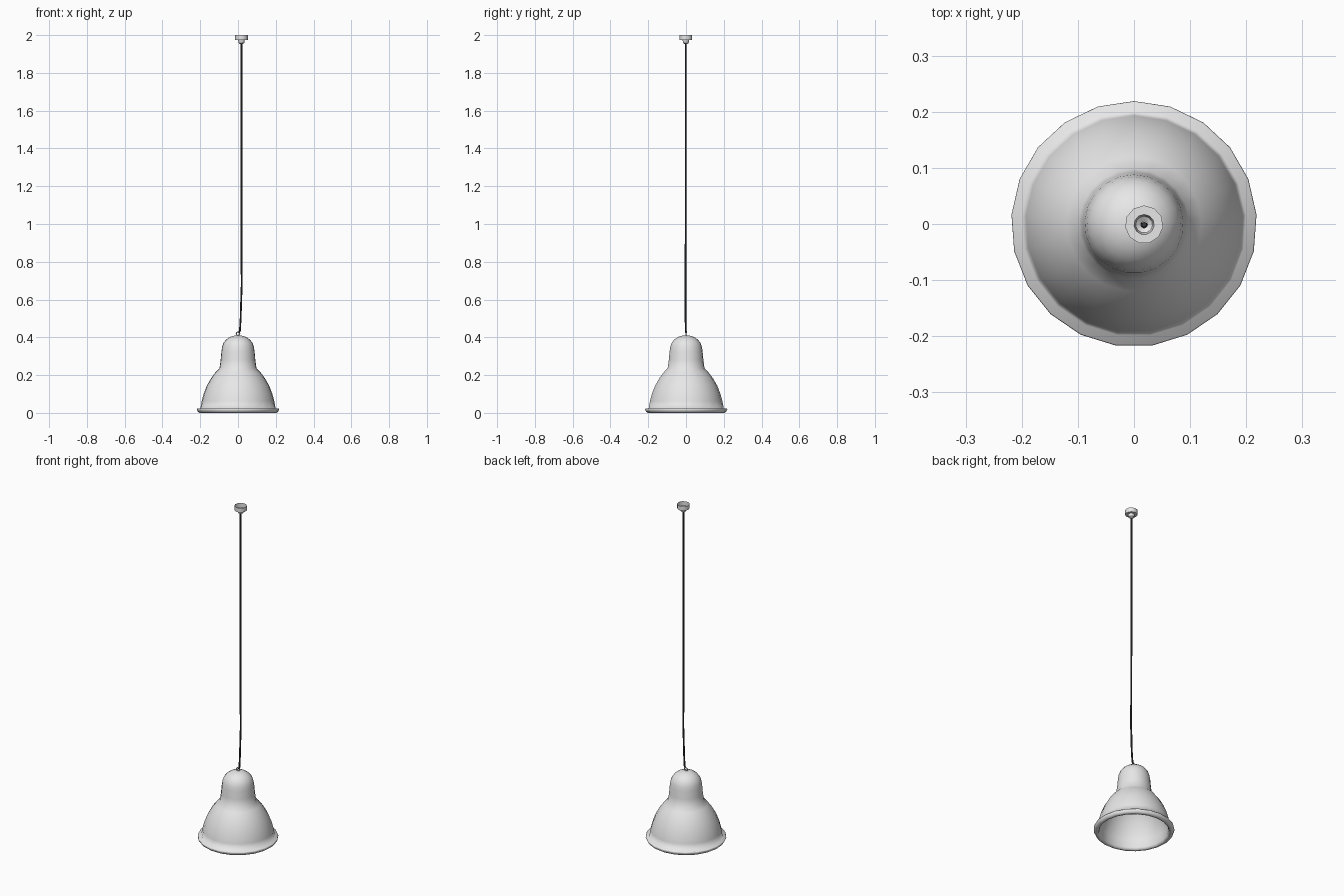
import bpy, bmesh, math

if "Cube" in bpy.data.objects:
    bpy.data.objects.remove(bpy.data.objects["Cube"])


def material(name, rgb):
    m = bpy.data.materials.new(name)
    m.diffuse_color = (*rgb, 1)
    m.use_nodes = True
    m.node_tree.nodes["Principled BSDF"].inputs["Base Color"].default_value = m.diffuse_color
    return m


GREY = material("light grey enamel", (0.8, 0.8, 0.8))
BLACK = material("black cable", (0.04, 0.04, 0.04))


def finish(obj, mat, angle=40):
    obj.data.materials.append(mat)
    bpy.ops.object.select_all(action='DESELECT')
    obj.select_set(True)
    bpy.context.view_layer.objects.active = obj
    bpy.ops.object.shade_smooth_by_angle(angle=math.radians(angle))
    return obj


def lathe(name, profile, sides, mat, centre=(0, 0), angle=40):
    """Spin an (r, z) profile around z, first vertex facing +y."""
    bm = bmesh.new()
    rings = []
    for r, z in profile:
        if r == 0:
            rings.append([bm.verts.new((0, 0, z))] * sides)
            continue
        rings.append([bm.verts.new((r * math.sin(2 * math.pi * i / sides),
                                    r * math.cos(2 * math.pi * i / sides), z))
                      for i in range(sides)])
    for a, b in zip(rings, rings[1:]):
        for i in range(sides):
            j = (i + 1) % sides
            bm.faces.new(list(dict.fromkeys((a[i], a[j], b[j], b[i]))))
    bmesh.ops.recalc_face_normals(bm, faces=bm.faces)
    mesh = bpy.data.meshes.new(name)
    bm.to_mesh(mesh)
    bm.free()
    obj = bpy.data.objects.new(name, mesh)
    obj.location = (*centre, 0)
    bpy.context.collection.objects.link(obj)
    return finish(obj, mat, angle)


# Bell shade: outside from crown to rolled rim, then back up the inside
outer = [(0, 0.411), (0.025, 0.408), (0.045, 0.401), (0.063, 0.388),
         (0.077, 0.370), (0.084, 0.35), (0.088, 0.325), (0.092, 0.28),
         (0.098, 0.237), (0.120, 0.214), (0.143, 0.183), (0.165, 0.145),
         (0.182, 0.102), (0.193, 0.062), (0.200, 0.022)]
rim = [(0.217, 0.024), (0.219, 0.018), (0.213, 0.006), (0.204, 0.0),
       (0.192, 0.003), (0.187, 0.014)]
inner = [(max(r - 0.007, 0), z - 0.006) for r, z in reversed(outer[:-1])]
lathe("bell_shade", outer + rim + inner, 21, GREY, angle=110)

# Open, thin ceiling cup with its tapered cable grip
TOP = (0.018, -0.001)
cup = [(0.034, 2.0), (0.034, 1.974), (0.018, 1.974), (0.015, 1.958), (0.006, 1.952)]
lathe("ceiling_cup", cup, 11, GREY, TOP, 40)

# Hanging loop on the crown
bpy.ops.mesh.primitive_torus_add(major_segments=14, minor_segments=6, major_radius=0.0095,
                                 minor_radius=0.003, location=(0, 0, 0.419),
                                 rotation=(math.pi / 2, 0, 0))
loop = bpy.context.object
loop.name = "hanging_loop"
finish(loop, GREY)

# Cable, bending slightly down to the loop
path = [(0.004, 0, 0.424), (0.010, -0.001, 0.435), (0.014, -0.002, 0.5), (0.017, -0.002, 0.6),
        (0.020, -0.002, 0.69), (0.018, -0.002, 0.8), (0.018, -0.001, 1.1), (*TOP, 1.97)]
curve = bpy.data.curves.new("cable", 'CURVE')
curve.dimensions = '3D'
curve.bevel_depth = 0.005
curve.bevel_resolution = 1
curve.use_fill_caps = True
spline = curve.splines.new('POLY')
spline.points.add(len(path) - 1)
for p, co in zip(spline.points, path):
    p.co = (*co, 1)
cable = bpy.data.objects.new("cable", curve)
bpy.context.collection.objects.link(cable)
bpy.ops.object.select_all(action='DESELECT')
cable.select_set(True)
bpy.context.view_layer.objects.active = cable
bpy.ops.object.convert(target='MESH')
finish(bpy.context.object, BLACK)
